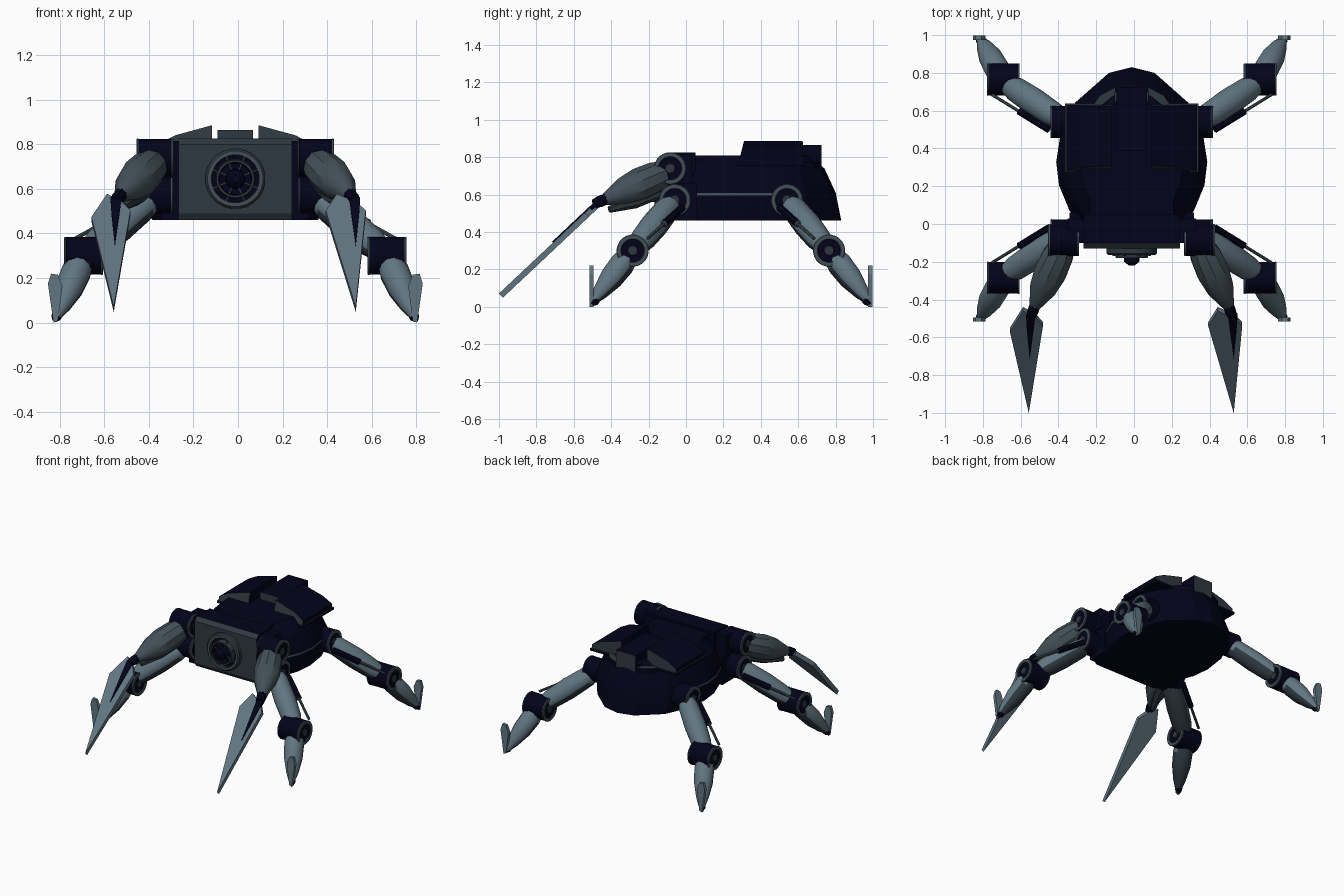
import bpy, bmesh, math
from mathutils import Vector

if "Cube" in bpy.data.objects:
    bpy.data.objects.remove(bpy.data.objects["Cube"])

CX = -0.012          # body centre line


def material(name, rgb):
    m = bpy.data.materials.new(name)
    m.use_nodes = True
    m.diffuse_color = (*rgb, 1)
    m.node_tree.nodes["Principled BSDF"].inputs["Base Color"].default_value = (*rgb, 1)
    return m


MATS = [material("navy", (0.001, 0.0008, 0.0105)),
        material("dark slate", (0.028, 0.04, 0.052)),
        material("mid slate", (0.055, 0.08, 0.097)),
        material("light slate", (0.12, 0.18, 0.22))]
NAVY, DARK, MID, LIGHT = range(4)


def skin(name, rings, bands, smooth=35, rule=None):
    """Join equal rings of points into a closed solid; colour by band or by rule."""
    bm = bmesh.new()
    vs = [[bm.verts.new(p) for p in ring] for ring in rings]
    n = len(rings[0])
    for k in range(len(rings) - 1):
        for i in range(n):
            j = (i + 1) % n
            f = bm.faces.new((vs[k][i], vs[k][j], vs[k + 1][j], vs[k + 1][i]))
            f.material_index = bands[min(k, len(bands) - 1)]
    bm.faces.new(vs[0]).material_index = bands[0]
    bm.faces.new(vs[-1]).material_index = bands[-1]
    bmesh.ops.recalc_face_normals(bm, faces=bm.faces)
    bm.normal_update()
    if rule:
        for f in bm.faces:
            f.material_index = rule(f)
    mesh = bpy.data.meshes.new(name)
    bm.to_mesh(mesh)
    bm.free()
    for m in MATS:
        mesh.materials.append(m)
    ob = bpy.data.objects.new(name, mesh)
    bpy.context.collection.objects.link(ob)
    ob.location.x = CX
    if smooth:
        bpy.ops.object.select_all(action='DESELECT')
        ob.select_set(True)
        bpy.context.view_layer.objects.active = ob
        bpy.ops.object.shade_smooth_by_angle(angle=math.radians(smooth))
    return ob


def lathe(name, a, b, sections, bands, n=16, rule=None):
    """Round part along a-b; sections are (fraction along, radius)."""
    a, b = Vector(a), Vector(b)
    d = b - a
    q = d.to_track_quat('Z', 'Y')
    rings = []
    for t, r in sections:
        rings.append([a + d * t + q @ Vector((r * math.cos(w), r * math.sin(w), 0))
                      for w in (2 * math.pi * (i + 0.5) / n for i in range(n))])
    return skin(name, rings, bands, 35, rule)


def box(name, x, y, z, rule=None):
    ring = lambda h: [(x[0], y[0], h), (x[1], y[0], h), (x[1], y[1], h), (x[0], y[1], h)]
    return skin(name, [ring(z[0]), ring(z[1])], [NAVY], 0, rule)


def grey_top(f):
    return DARK if f.normal.z > 0.9 else NAVY


def grey_ends(f):
    return DARK if abs(f.normal.y) > 0.8 else NAVY


def limb_colour(f):
    return DARK if f.normal.z < -0.35 else LIGHT


def hub(name, x, y, z, half, r):
    """Joint drum across x, with a rim and sunk disc at both ends."""
    end = [(1, 0.28), (0.93, 0.32), (0.93, 0.7), (1, 0.74), (1, 0.97), (0.97, 1), (0.9, 1), (0.89, 0.98)]
    right = [(0.5 + t / 2, r * k) for t, k in end]
    left = [(0.5 - t / 2, r * k) for t, k in end]
    cols = [DARK, NAVY, DARK, MID, MID, MID, NAVY]
    lathe(name, (x - half, y, z), (x + half, y, z), left + right[::-1],
          cols + [NAVY] + cols[::-1], 24)


# Hull: stacked outlines with a thin trim band round the front of the waist
half = [(0.27, -0.02), (0.33, 0.06), (0.385, 0.2), (0.4, 0.33), (0.375, 0.5),
        (0.3, 0.66), (0.13, 0.8)]
outline = half + [(0, 0.83)] + [(-x, y) for x, y in reversed(half)]
levels = [(0.46, 0.93, 1), (0.595, 1, 0.95), (0.608, 1, 0.945), (0.74, 0.87, 0.83), (0.81, 0.68, 0.68)]
skin("hull", [[(x * sx, 0.3 + (y - 0.3) * sy, z) for x, y in outline] for z, sx, sy in levels],
     [NAVY], 20,
     lambda f: MID if 0.596 < f.calc_center_median().z < 0.607 and f.calc_center_median().y < 0.45 else NAVY)
box("neck", (-0.22, 0.22), (0.02, 0.16), (0.6, 0.81))

# Head block with a grey face
prof = [(-0.13, 0.49), (-0.13, 0.8), (-0.1, 0.825), (0.05, 0.825), (0.05, 0.46), (-0.11, 0.46)]
skin("head", [[(x, y, z) for y, z in prof] for x in (-0.255, 0.255)], [NAVY], 0,
     lambda f: DARK if f.normal.y < -0.5 else NAVY)
box("head_lower_frame", (-0.33, 0.33), (-0.09, 0.06), (0.46, 0.66))
box("shoulder_bridge", (-0.34, 0.34), (-0.1, 0.03), (0.66, 0.815))

# Round front sensor: rim, sunk dish, central dome and radial vanes
lathe("sensor", (0, -0.12, 0.645), (0, -0.22, 0.645),
      [(0, 0.135), (0.35, 0.135), (0.45, 0.125), (0.45, 0.108), (0.25, 0.105), (0.25, 0.09),
       (0.6, 0.085), (0.6, 0.075), (0.3, 0.07), (0.3, 0.045), (0.8, 0.04), (1, 0.015)],
      [DARK, DARK, MID, DARK, NAVY, DARK, DARK, NAVY, NAVY], 24)
for i in range(8):
    w = math.pi * (i + 0.5) / 4
    ray = lambda r: (r * math.cos(w), -0.165, 0.645 + r * math.sin(w))
    lathe("sensor_vane", ray(0.035), ray(0.108), [(0, 0.006), (1, 0.006)], [DARK], 4)

# Back armour
box("spine_pod", (-0.08, 0.08), (0.39, 0.725), (0.74, 0.865), grey_ends)
box("spine_tray", (-0.09, 0.09), (0.382, 0.7), (0.74, 0.8), grey_top)
for s in (1, -1):
    sec = [(0.105, 0.885), (0.27, 0.84), (0.345, 0.8), (0.345, 0.765), (0.105, 0.765)]
    skin("back_plate", [[(s * x, y + (z - 0.765) * k, z) for x, z in sec]
                        for y, k in ((0.28, 0.25), (0.63, -0.05))], [NAVY], 0, grey_ends)
    box("plate_tray", (s * 0.095, s * 0.353), (0.274, 0.638), (0.755, 0.772), grey_top)
    skin("rear_bracket", [[(s * 0.085, 0.62, z), (s * 0.21, 0.62, z), (s * 0.17, 0.68, z),
                           (s * 0.085, 0.725, z)] for z in (0.7, 0.775)], [NAVY], 0, grey_top)

# Claw arms; the two blades hang with the same twist rather than mirrored
BLADES = {1: [(0.455, -0.45), (0.405, -0.53), (0.54, -0.99), (0.585, -0.53), (0.545, -0.49)],
          -1: [(0.575, -0.45), (0.645, -0.56), (0.545, -0.99), (0.47, -0.53), (0.505, -0.49)]}
RIDGE = [(0.51, -0.47), (0.56, -0.47), (0.555, -0.55), (0.54, -0.7), (0.52, -0.55)]


def blade_plate(name, s, pts, low, high, mat):
    skin(name, [[(s * x, y - o, 0.99 + y * 0.94 + o) for x, y in pts] for o in (low, high)], [mat], 0)


for s in (1, -1):
    side = "left" if s > 0 else "right"
    hub(side + "_shoulder", s * 0.36, -0.085, 0.74, 0.082, 0.086)
    lathe(side + "_claw_arm", (s * 0.36, -0.1, 0.72), (s * 0.515, -0.44, 0.57),
          [(0, 0.065), (0.2, 0.085), (0.45, 0.09), (0.7, 0.075), (0.93, 0.04), (1, 0.028)], [MID], 10)
    lathe(side + "_claw_under_plate", (s * 0.38, -0.14, 0.61), (s * 0.5, -0.41, 0.52),
          [(0, 0.03), (0.5, 0.04), (1, 0.018)], [DARK], 6)
    lathe(side + "_wrist", (s * 0.508, -0.42, 0.58), (s * 0.533, -0.49, 0.55),
          [(0, 0.03), (0.6, 0.032), (1, 0.026)], [NAVY], 8)
    blade_plate(side + "_blade", s, BLADES[s], -0.011, 0.011, LIGHT)
    blade_plate(side + "_blade_ridge", s, RIDGE, 0, 0.016, NAVY)

    # Walking legs: the rear pair mirrors the front pair
    for end in ("front", "rear"):
        def at(x, y, z):
            return (s * x, y if end == "front" else 0.48 - y, z)
        nm = f"{side}_{end}_"
        hub(nm + "hip", *at(0.355, -0.06, 0.57), 0.075, 0.086)
        lathe(nm + "thigh", at(0.37, -0.07, 0.56), at(0.67, -0.27, 0.31),
              [(0, 0.05), (0.15, 0.068), (0.5, 0.074), (0.8, 0.068), (1, 0.05)], [LIGHT], 12, limb_colour)
        hub(nm + "knee", *at(0.68, -0.285, 0.3), 0.087, 0.086)
        lathe(nm + "shin", at(0.69, -0.3, 0.28), at(0.803, -0.5, 0.025),
              [(0, 0.055), (0.2, 0.068), (0.5, 0.064), (0.8, 0.042), (0.97, 0.022), (1, 0.018)],
              [LIGHT], 12, limb_colour)
        lathe(nm + "toe", at(0.795, -0.48, 0.04), at(0.81, -0.505, 0.012),
              [(0, 0.024), (0.5, 0.024), (1, 0.012)], [NAVY], 8)
        foot = [(0.84, 0.175), (0.826, 0.22), (0.795, 0.215), (0.775, 0.165), (0.795, 0.01), (0.815, 0)]
        skin(nm + "foot_plate", [[at(x, y, z) for x, z in foot] for y in (-0.494, -0.517)], [LIGHT], 0)
        # Piston beside the thigh
        lathe(nm + "piston", at(0.44, -0.02, 0.53), at(0.74, -0.205, 0.365),
              [(0, 0.02), (0.52, 0.02), (0.53, 0.009), (1, 0.009)], [NAVY, MID], 8)
